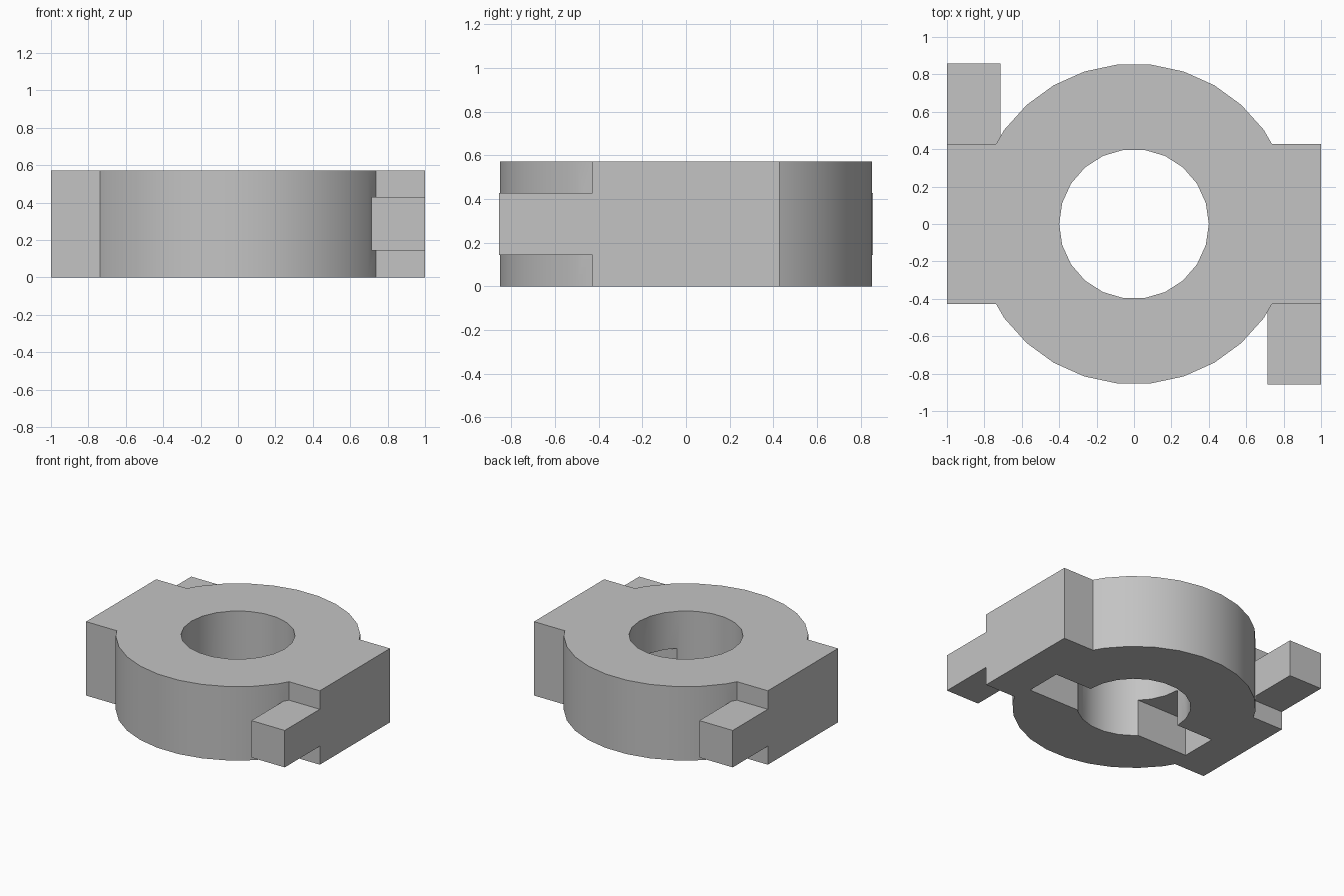
import bpy
import math

default_cube = bpy.data.objects.get("Cube")
if default_cube:
    bpy.data.objects.remove(default_cube, do_unlink=True)

U = 1 / 7          # design module: the part is 14 modules long
HEIGHT = 4 * U

grey = bpy.data.materials.new("grey plastic")
grey.use_nodes = True
colour = (0.55, 0.55, 0.55, 1)
grey.diffuse_color = colour
grey.node_tree.nodes["Principled BSDF"].inputs["Base Color"].default_value = colour


def box(name, low, high):
    """Box between two corners, given in modules."""
    centre = [(a + b) / 2 * U for a, b in zip(low, high)]
    bpy.ops.mesh.primitive_cube_add(size=1, location=centre)
    obj = bpy.context.object
    obj.name = name
    obj.scale = [(b - a) * U for a, b in zip(low, high)]
    bpy.ops.object.transform_apply(location=True, rotation=True, scale=True)
    obj.data.materials.append(grey)
    return obj


def cylinder(name, radius, sides, depth):
    """Upright cylinder with a corner on the x axis."""
    bpy.ops.mesh.primitive_cylinder_add(
        vertices=sides, radius=radius, depth=depth,
        location=(0, 0, HEIGHT / 2), rotation=(0, 0, math.pi / 2))
    obj = bpy.context.object
    obj.name = name
    bpy.ops.object.transform_apply(location=True, rotation=True, scale=True)
    obj.data.materials.append(grey)
    return obj


def combine(target, tool, operation):
    """Apply a boolean and discard the tool."""
    mod = target.modifiers.new(operation.lower(), 'BOOLEAN')
    mod.operation = operation
    mod.solver = 'EXACT'
    mod.object = tool
    bpy.context.view_layer.objects.active = target
    bpy.ops.object.modifier_apply(modifier=mod.name)
    bpy.data.objects.remove(tool, do_unlink=True)


# Round collar with a bar through it
body = cylinder("collar_body", 6 * U, 30, HEIGHT)
combine(body, box("cross_bar", (-7, -3, 0), (7, 3, 4)), 'UNION')

# Diagonally opposite side tabs
combine(body, box("front_left_tab", (5, -6, 1), (7, -2.9, 3)), 'UNION')
combine(body, box("back_right_tab", (-7, 2.9, 1), (-5, 6, 3)), 'UNION')

# Central bore and the offset slot in the underside
combine(body, cylinder("bore_cutter", 2.8 * U, 22, 2 * HEIGHT), 'DIFFERENCE')
combine(body, box("slot_cutter", (-5, -2, -1), (5, 0, 2)), 'DIFFERENCE')

# Smooth curved walls with crisp edges
bpy.ops.object.select_all(action='DESELECT')
body.select_set(True)
bpy.context.view_layer.objects.active = body
bpy.ops.object.shade_smooth_by_angle(angle=math.radians(30))
